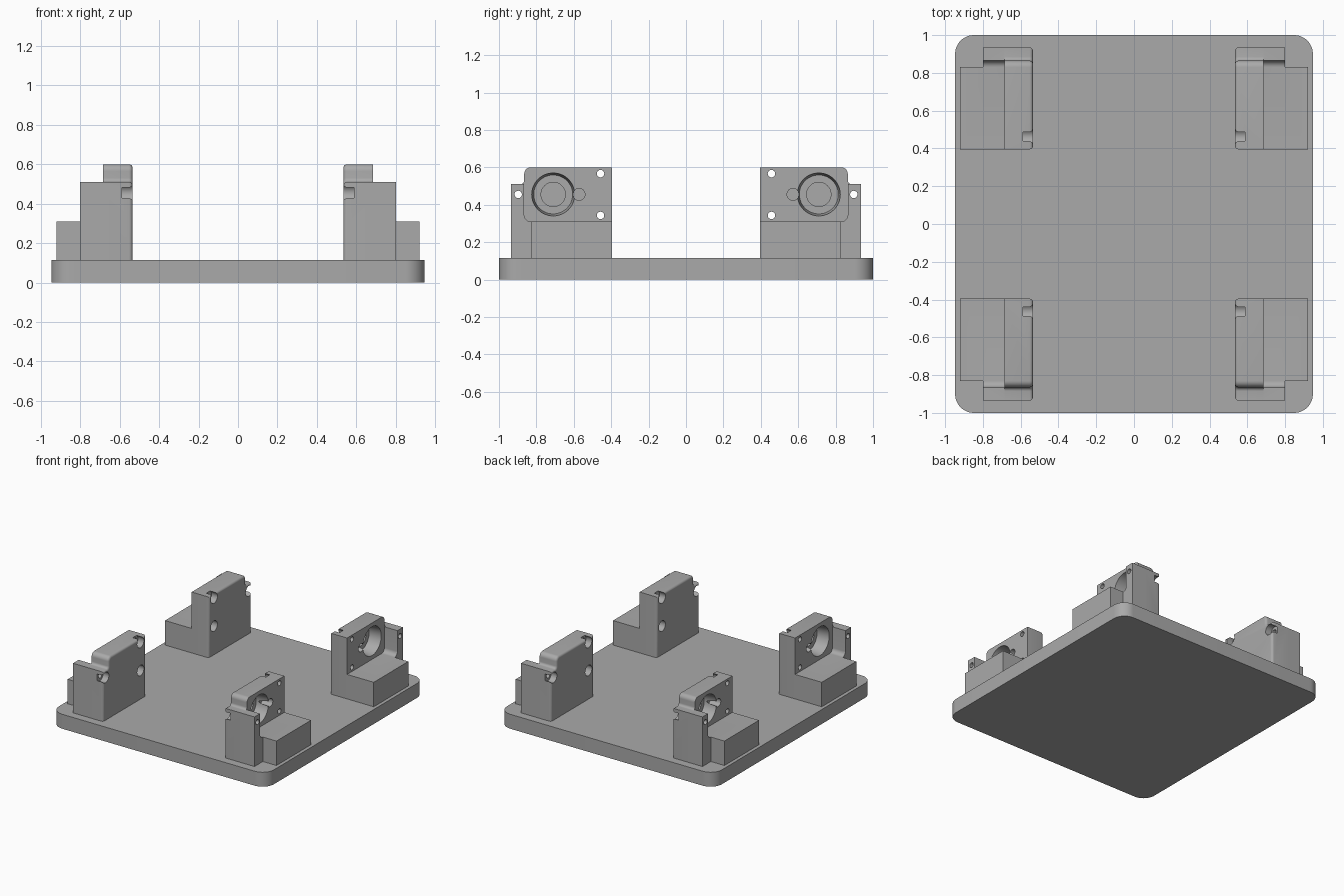
import bpy, bmesh, math
from mathutils import Matrix

if "Cube" in bpy.data.objects:
    bpy.data.objects.remove(bpy.data.objects["Cube"])

grey = bpy.data.materials.new("mid_grey")
grey.diffuse_color = (0.4, 0.4, 0.4, 1)
grey.use_nodes = True
grey.node_tree.nodes["Principled BSDF"].inputs["Base Color"].default_value = grey.diffuse_color


def finish(bm, name):
    bmesh.ops.recalc_face_normals(bm, faces=bm.faces)
    mesh = bpy.data.meshes.new(name)
    bm.to_mesh(mesh)
    bm.free()
    mesh.materials.append(grey)
    obj = bpy.data.objects.new(name, mesh)
    bpy.context.collection.objects.link(obj)
    return obj


def arc(cy, cz, r, a0, a1, n=8):
    return [(cy + r * math.cos(math.radians(a0 + (a1 - a0) * i / n)),
             cz + r * math.sin(math.radians(a0 + (a1 - a0) * i / n))) for i in range(n + 1)]


def side_profile(name, pts, x0, x1, rim=0.0):
    """Extrude a (y, z) outline along x, optionally rounding its rim at x0."""
    bm = bmesh.new()
    face = bm.faces.new([bm.verts.new((x0, y, z)) for y, z in pts])
    ext = bmesh.ops.extrude_face_region(bm, geom=[face], use_keep_orig=True)
    bmesh.ops.translate(bm, vec=(x1 - x0, 0, 0),
                        verts=[v for v in ext["geom"] if isinstance(v, bmesh.types.BMVert)])
    bmesh.ops.recalc_face_normals(bm, faces=bm.faces)
    if rim:
        edges = [e for e in bm.edges
                 if all(abs(v.co.x - x0) < 1e-5 for v in e.verts)
                 and max(v.co.z for v in e.verts) > BASE + 0.01]
        bmesh.ops.bevel(bm, geom=edges, offset=rim, segments=4, profile=0.5, affect='EDGES')
    return finish(bm, name)


def drill(x0, x1, y, z, r0, r1=None, n=40):
    """Round cutter along x, radius r0 at x0 and r1 at x1."""
    bm = bmesh.new()
    bmesh.ops.create_cone(bm, cap_ends=True, segments=n, radius1=r0,
                          radius2=r0 if r1 is None else r1, depth=x1 - x0,
                          matrix=Matrix.Translation(((x0 + x1) / 2, y, z))
                          @ Matrix.Rotation(math.pi / 2, 4, 'Y'))
    return finish(bm, "cutter")


def combine(obj, other, operation):
    bpy.context.view_layer.objects.active = obj
    mod = obj.modifiers.new("combine", 'BOOLEAN')
    mod.operation, mod.object, mod.solver = operation, other, 'EXACT'
    bpy.ops.object.modifier_apply(modifier=mod.name)
    bpy.data.objects.remove(other)


def shade(obj):
    bpy.ops.object.select_all(action='DESELECT')
    obj.select_set(True)
    bpy.context.view_layer.objects.active = obj
    bpy.ops.object.shade_smooth_by_angle(angle=math.radians(30))


BASE = 0.115
IN, FACE, TAB, OUT = 0.535, 0.685, 0.80, 0.92   # x stations of a mount

# Base plate with rounded vertical corners
bm = bmesh.new()
bmesh.ops.create_cube(bm, size=1, matrix=Matrix.Translation((0, 0, BASE / 2))
                      @ Matrix.Diagonal((1.894, 2, BASE, 1)))
upright = [e for e in bm.edges if abs(e.verts[0].co.z - e.verts[1].co.z) > 0.05]
bmesh.ops.bevel(bm, geom=upright, offset=0.1, segments=12, profile=0.5, affect='EDGES')
plate = finish(bm, "base_plate")
shade(plate)

# Upright wall with a rounded shoulder down to the end tab
wall = [(0.395, BASE), (0.935, BASE), (0.935, 0.51)]
wall += arc(0.885, 0.53, 0.02, 270, 180, 5) + arc(0.83, 0.565, 0.035, 0, 90)
wall += [(0.395, 0.6)]
mount = side_profile("motor_mounts", wall, IN, FACE, rim=0.018)

# End tab, its inner side hollowed to the rounded motor pocket
tab = [(0.83, BASE), (0.935, BASE), (0.935, 0.51), (0.865, 0.51)]
tab += arc(0.83, 0.345, 0.035, 0, -90)
combine(mount, side_profile("end_tab", tab, FACE, TAB), 'UNION')

# Low step that carries the motor
step = [(0.395, BASE), (0.83, BASE), (0.83, 0.31), (0.395, 0.31)]
combine(mount, side_profile("motor_step", step, FACE, OUT), 'UNION')

# Motor boss recess, shaft recess and small locating recess
combine(mount, drill(FACE - 0.10, FACE + 0.001, 0.71, 0.455, 0.104, 0.115, 48), 'DIFFERENCE')
combine(mount, drill(FACE - 0.125, FACE - 0.05, 0.71, 0.455, 0.065), 'DIFFERENCE')
combine(mount, drill(FACE - 0.09, FACE + 0.01, 0.572, 0.455, 0.032, n=24), 'DIFFERENCE')

# Through screw holes with counterbores on the inner face
for y, z in ((0.457, 0.566), (0.457, 0.343), (0.897, 0.455)):
    combine(mount, drill(IN - 0.05, TAB + 0.05, y, z, 0.02, n=24), 'DIFFERENCE')
    combine(mount, drill(IN - 0.05, IN + 0.052, y + 0.006, z, 0.042, n=24), 'DIFFERENCE')

# Four mounts, one near each corner
mirror = mount.modifiers.new("four_corners", 'MIRROR')
mirror.use_axis = (True, True, False)
mirror.use_mirror_merge = False
bpy.context.view_layer.objects.active = mount
bpy.ops.object.modifier_apply(modifier=mirror.name)
shade(mount)
